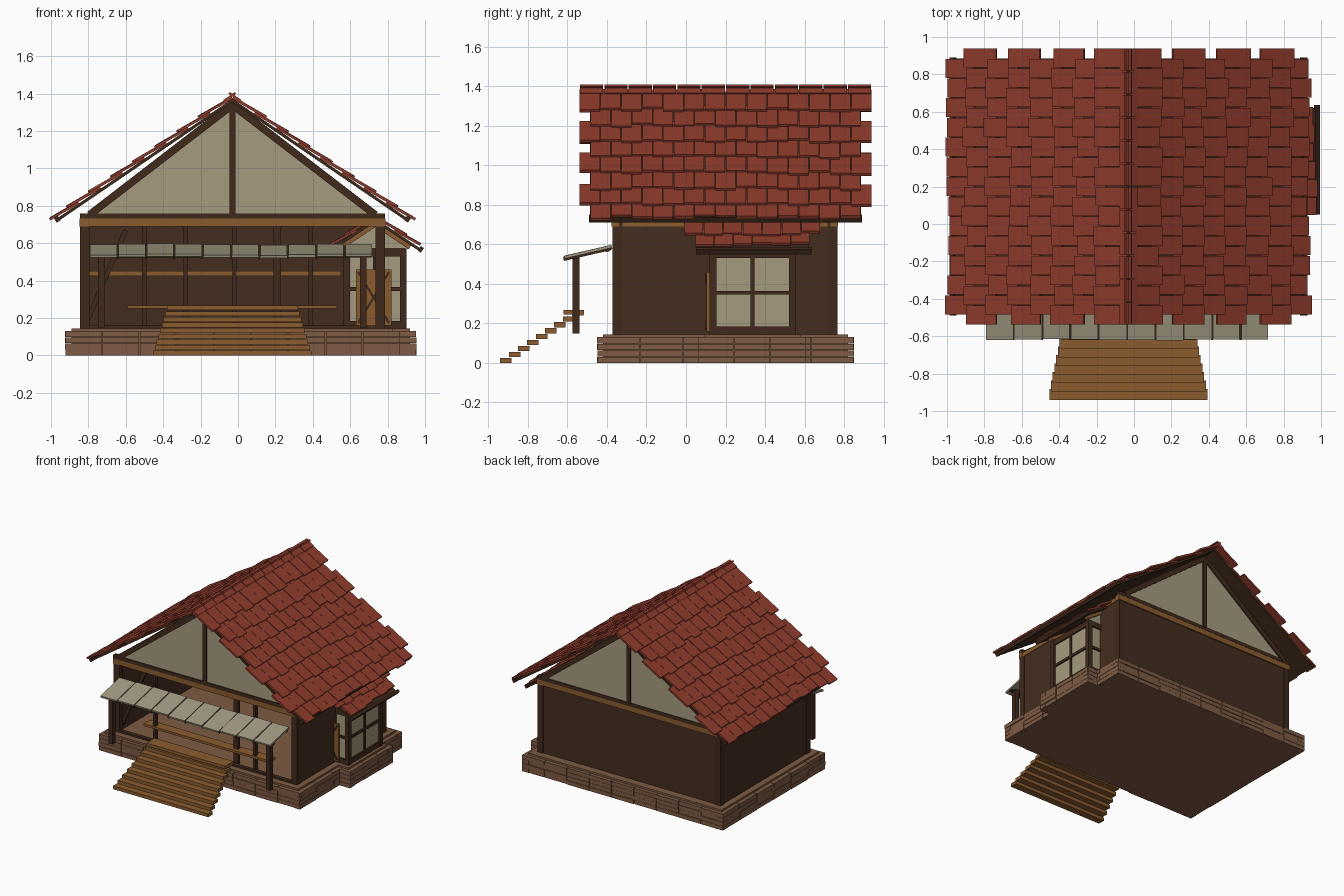
import bpy, bmesh, random
from math import cos, sin, atan2, hypot
from mathutils import Matrix, Vector

if "Cube" in bpy.data.objects:
    bpy.data.objects.remove(bpy.data.objects["Cube"])

random.seed(4)
CX, CY = -0.03, 0.2          # house centre line


def mat(name, r, g, b):
    m = bpy.data.materials.new(name)
    m.diffuse_color = [(c / 255) ** 2.2 for c in (r, g, b)] + [1]
    m.use_nodes = True
    m.node_tree.nodes["Principled BSDF"].inputs["Base Color"].default_value = m.diffuse_color
    return m


STONE = mat("stone", 126, 92, 70)
DARK = mat("dark_wood", 66, 46, 34)
WALL = mat("wall_boards", 70, 49, 37)
OAK = mat("oak", 138, 93, 50)
RED = mat("red_tile", 142, 62, 48)
CREAM = mat("plaster", 165, 154, 126)
GREY = mat("grey_shingle", 160, 152, 128)


def add_box(bm, x0, x1, y0, y1, z0, z1, M=Matrix()):
    T = Matrix.Translation(((x0 + x1) / 2, (y0 + y1) / 2, (z0 + z1) / 2))
    S = Matrix.Diagonal((x1 - x0, y1 - y0, z1 - z0, 1))
    bmesh.ops.create_cube(bm, size=1, matrix=M @ T @ S)


def finish(name, bm, m):
    bmesh.ops.recalc_face_normals(bm, faces=bm.faces)
    me = bpy.data.meshes.new(name)
    bm.to_mesh(me)
    bm.free()
    ob = bpy.data.objects.new(name, me)
    me.materials.append(m)
    bpy.context.collection.objects.link(ob)
    return ob


def boxes(name, m, items, M=Matrix()):
    bm = bmesh.new()
    for it in items:
        add_box(bm, *it, M)
    return finish(name, bm, m)


def slope(cx, z, side, ang):
    """Frame running down a roof side: local x down the slope, z outward."""
    return Matrix(((side * cos(ang), 0, side * sin(ang), cx), (0, 1, 0, 0),
                   (-sin(ang), 0, cos(ang), z), (0, 0, 0, 1)))


def prism(name, m, pts, y0, y1):
    bm = bmesh.new()
    f = bm.faces.new([bm.verts.new((x, y0, z)) for x, z in pts])
    ext = bmesh.ops.extrude_face_region(bm, geom=[f])["geom"]
    for v in ext:
        if isinstance(v, bmesh.types.BMVert):
            v.co.y = y1
    return finish(name, bm, m)


# stone plinth: core plus courses of blocks around the edge
def plinth(name, x0, x1, y0, y1):
    boxes(name + "_core", STONE, [(x0 + .035, x1 - .035, y0 + .03, y1 - .03, 0, .145)])
    bm = bmesh.new()
    for k in range(4):
        z0, z1 = k * .033, k * .033 + .031
        for a0, a1, along_x in ((x0, x1, True), (y0, y1, False)):
            n = max(2, round((a1 - a0) / .21))
            w = (a1 - a0) / n
            for i in range(n):
                p, q = a0 + i * w + .002, a0 + (i + 1) * w - .002
                for edge, s in ((y0, 1), (y1, -1)) if along_x else ((x0, 1), (x1, -1)):
                    j = random.uniform(0, .007)
                    e0, e1 = sorted((edge + s * j, edge + s * .06))
                    if along_x:
                        add_box(bm, p, q, e0, e1, z0, z1)
                    else:
                        add_box(bm, e0, e1, p, q, z0, z1)
    finish(name + "_blocks", bm, STONE)


plinth("plinth", -.925, .865, -.45, .85)
plinth("bay_plinth", .5, .955, .06, .61)

# walls: closed on three sides, open at the front
boxes("walls", WALL, [(-.84, -.81, -.36, .76, .14, .7), (.75, .78, -.36, .76, .14, .7),
                      (-.84, .78, .73, .76, .14, .7)])
boxes("corner_posts", DARK, [(x, x + .05, y, y + .05, .14, .72)
                             for x in (-.845, .735) for y in (-.372, .717)])
boxes("floor_sills", DARK, [(-.84, .78, -.37, -.34, .143, .16)])
boxes("top_plate", OAK, [(-.848, .788, -.378, -.34, .69, .732), (-.848, .788, .73, .77, .69, .732),
                         (-.845, -.805, -.36, .76, .69, .725), (.745, .785, -.36, .76, .69, .725)])
boxes("tie_beams", DARK, [(-.845, .785, y, y + .035, .732, .76) for y in (-.38, .737)])

# interior timbers
boxes("inner_posts", DARK, [(x - w, x + w, y, y + .03, .145, .69) for x, w, y in
      ((-.5, .012, -.35), (-.28, .014, .70), (-.02, .012, .70), (.21, .02, -.33), (.39, .012, -.35))])
boxes("wall_rail", OAK, [(-.81, .55, .70, .73, .425, .452)])
boxes("entry_plank", OAK, [(-.59, .53, -.36, -.28, .25, .268)])
boxes("brace", DARK, [(0, .52, -.33, -.31, -.013, .013)],
      slope(-.6, .67, -1, atan2(.47, .2)))

# gable ends with king post and rafters
GA = atan2(.6, .78)
for label, y, out in (("front", -.36, -1), ("back", .755, 1)):
    prism(label + "_gable", CREAM, [(-.81, .75), (.75, .75), (CX, 1.35)], y - .012, y + .012)
    boxes(label + "_king_post", DARK, [(CX - .016, CX + .016, y - .022, y + .022, .75, 1.35)])
    for s, n in ((-1, "left"), (1, "right")):
        boxes(f"{label}_{n}_rafter", DARK, [(0, .98, y - .022, y + .022, -.04, 0)],
              slope(CX, 1.365, s, GA))


# tiled roof side: alternate wide and inset rows of overlapping tiles
def tiles(name, M, y0, y1, n_cols, rows, pitch, length, inset):
    w = (y1 - y0) / n_cols
    bm = bmesh.new()
    for k in range(rows):
        off = inset if k % 2 else 0
        for i in range(n_cols - (k % 2)):
            p = y0 + off + i * (y1 - y0 - 2 * off) / (n_cols - k % 2)
            ln = length + random.uniform(-.022, .012)
            if k == rows - 1:
                ln -= .03
            R = Matrix.Translation((k * pitch, 0, 0)) @ Matrix.Rotation(-.075, 4, "Y")
            add_box(bm, 0, ln, p + .002, p + w - .002, -.004, .009 + random.uniform(0, .003), M @ R)
    finish(name, bm, RED)


RA = atan2(.655, .96)
BA = atan2(.17, .255)
for s, n in ((-1, "left"), (1, "right")):
    M = slope(CX, 1.375, s, RA)
    boxes(n + "_roof_deck", DARK, [(0, 1.13, -.485, .885, -.018, -.002)], M)
    tiles(n + "_roof_tiles", M, -.54, .94, 14, 8, .142, .198, .055)
    boxes(n + "_eave_bar", DARK, [(1.125, 1.15, -.49, .89, -.02, .012)], M)
    # ridge caps
    w = 1.48 / 12
    boxes(n + "_ridge_caps", RED, [(-.03, .045, -.54 + i * w + .003, -.54 + (i + 1) * w - .003, .008, .02)
                                   for i in range(12)], M)
    # small roof over the bay
    B = slope(.735, .735, s, BA)
    boxes(n + "_bay_roof_deck", DARK, [(0, .29, .05, .62, -.018, -.002)], B)
    tiles(n + "_bay_roof_tiles", B, -.01, .68, 7, 2, .12, .18, .055)
    boxes(n + "_bay_eave_bar", DARK, [(.285, .305, .05, .635, -.02, .01)], B)
    boxes(n + "_bay_rafters", OAK, [(0, .24, y, y + .03, -.04, -.018) for y in (.12, .535)], B)

# window bay: panes, corner posts, rails and glazing bars
bx0, bx1, by0, by1 = .565, .9, .12, .555
boxes("bay_panes", CREAM, [(bx0 + .015, bx1 - .015, by0 + .015, by1 - .015, .15, .56)])
boxes("bay_posts", DARK, [(x, x + .035, y, y + .035, .14, .57)
                          for x in (bx0, bx1 - .035) for y in (by0, by1 - .035)])
boxes("bay_rails", DARK, [(bx0 + .004, bx1 - .004, by0 + .004, by1 - .004, a, b)
                          for a, b in ((.145, .185), (.345, .365), (.53, .575))])
mx, my = (bx0 + bx1) / 2, (by0 + by1) / 2
boxes("bay_glazing_bars", DARK, [(mx - .01, mx + .01, by0 + .005, by1 - .005, .15, .56),
                                 (bx0 + .005, bx1 - .005, my - .01, my + .01, .15, .56)])
for label, y in (("front", .13), ("back", .535)):
    prism(label + "_bay_gable", CREAM, [(.56, .57), (.91, .57), (.735, .7)], y, y + .01)

# cross-braced panel before the bay
boxes("bay_panel", OAK, [(.63, .82, .105, .118, .16, .46)])
for s in (-1, 1):
    boxes("bay_panel_cross", DARK, [(-.16, .16, .098, .106, -.006, .006)],
          slope(.725, .31, s, atan2(.28, .17)))

# awning: shingle planks tilted forward, carried on two posts
A = Matrix.Translation((0, -.38, .585)) @ Matrix.Rotation(atan2(.055, .24), 4, "X")
bm = bmesh.new()
for i in range(10):
    x = -.79 + i * .1515
    j = random.uniform(-.004, .004)
    add_box(bm, x, x + .143, -.243 + j, .005, -.006 + j, .008 + j, A)
finish("awning_shingles", bm, GREY)
boxes("awning_battens", DARK, [(-.775, .715, y, y + .02, -.018, -.006) for y in (-.2, -.03)]
      + [(-.79 + i * .1515 - .01, -.79 + i * .1515, -.246, 0, -.014, .002) for i in range(1, 10)], A)
boxes("awning_posts", DARK, [(x - .018, x + .018, -.575, -.54, .15, .545) for x in (-.73, .67)])

# stairs narrowing towards the top
bm = bmesh.new()
for i in range(9):
    h = .423 - i * .0091
    y = -.94 + i * .0455
    add_box(bm, CX - h, CX + h, y, y + .057, i * .03, i * .03 + .026)
add_box(bm, CX - .35, CX + .35, -.62, -.515, .245, .268)
finish("stair_treads", bm, OAK)
